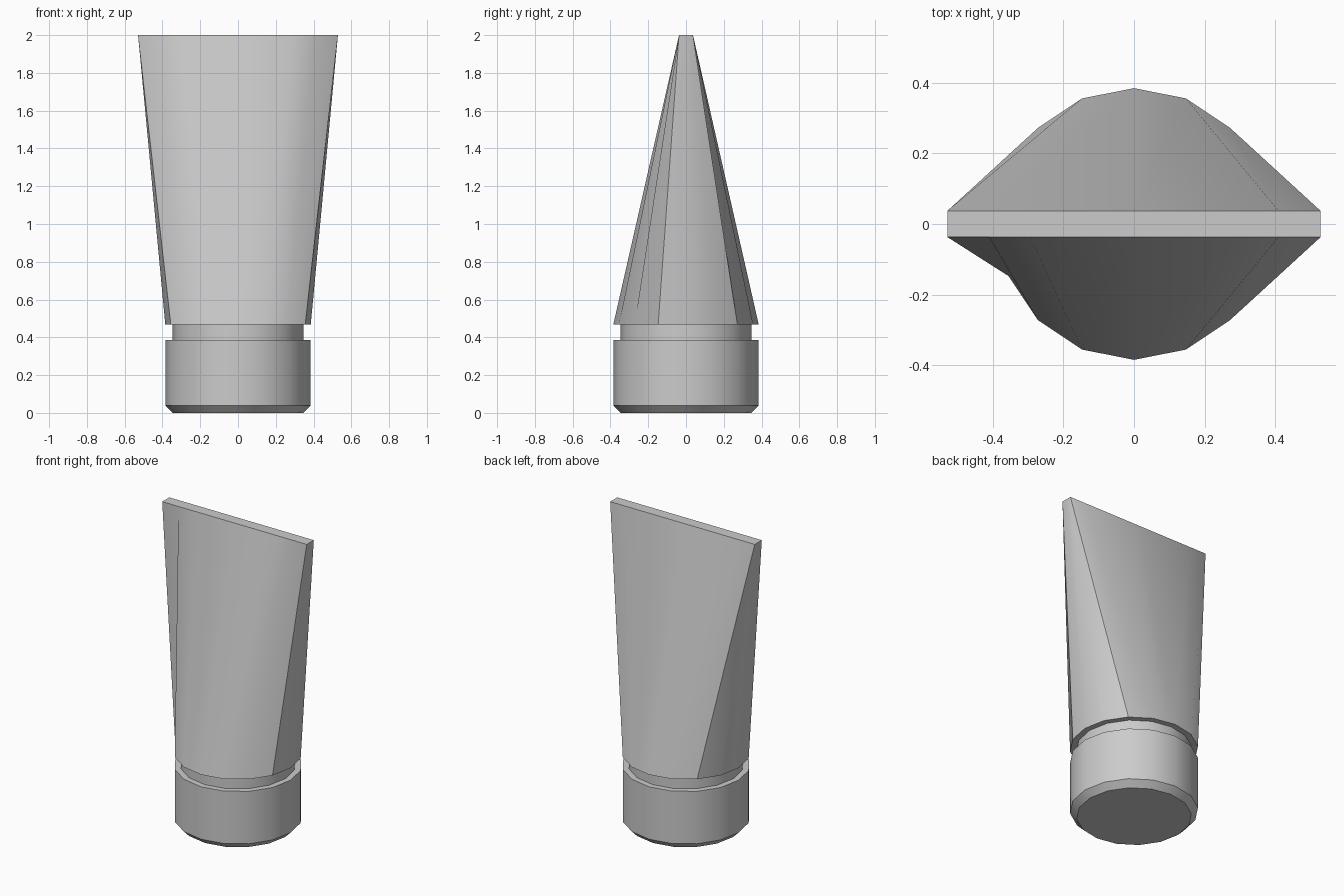
import bpy, bmesh, math

if "Cube" in bpy.data.objects:
    bpy.data.objects.remove(bpy.data.objects["Cube"])

SIDES = 16
R, NECK_R = 0.385, 0.347


def ring(r, z):
    # starts at the front (-y) and runs counter-clockwise
    return [(r * math.sin(2 * math.pi * i / SIDES),
             -r * math.cos(2 * math.pi * i / SIDES), z) for i in range(SIDES)]


def loft(name, rings, cap_start=False, cap_end=False):
    bm = bmesh.new()
    loops = [[bm.verts.new(p) for p in r] for r in rings]
    for a, b in zip(loops, loops[1:]):
        for i in range(SIDES):
            j = (i + 1) % SIDES
            bm.faces.new((a[i], a[j], b[j], b[i]))
    if cap_start:
        bm.faces.new(loops[0][::-1])
    if cap_end:
        bm.faces.new(loops[-1])
    bmesh.ops.remove_doubles(bm, verts=bm.verts, dist=0.0001)
    bmesh.ops.recalc_face_normals(bm, faces=bm.faces)
    mesh = bpy.data.meshes.new(name)
    bm.to_mesh(mesh)
    bm.free()
    obj = bpy.data.objects.new(name, mesh)
    bpy.context.collection.objects.link(obj)
    bpy.ops.object.select_all(action='DESELECT')
    obj.select_set(True)
    bpy.context.view_layer.objects.active = obj
    bpy.ops.object.shade_smooth_by_angle(angle=math.radians(30))
    return obj


# screw cap with chamfered base
loft("cap", [ring(0.345, 0), ring(R, 0.04), ring(R, 0.387), ring(NECK_R, 0.387)],
     cap_start=True)

# recessed neck
loft("neck", [ring(NECK_R, 0.387), ring(NECK_R, 0.467)])

# tube body: round shoulder flattened to a straight crimped end
E, W = 0.037, 0.529
half = [(0, -E), (0.295, -E), (0.41, -E), (W, -E), (W, 0),
        (W, E), (W, E), (0.41, E), (0, E)]
outline = half + [(-x, y) for x, y in half[-2:0:-1]]
crimp = [(x, y, 2.0) for x, y in outline]
loft("tube_body", [ring(NECK_R, 0.467), ring(R, 0.467), crimp], cap_end=True)
